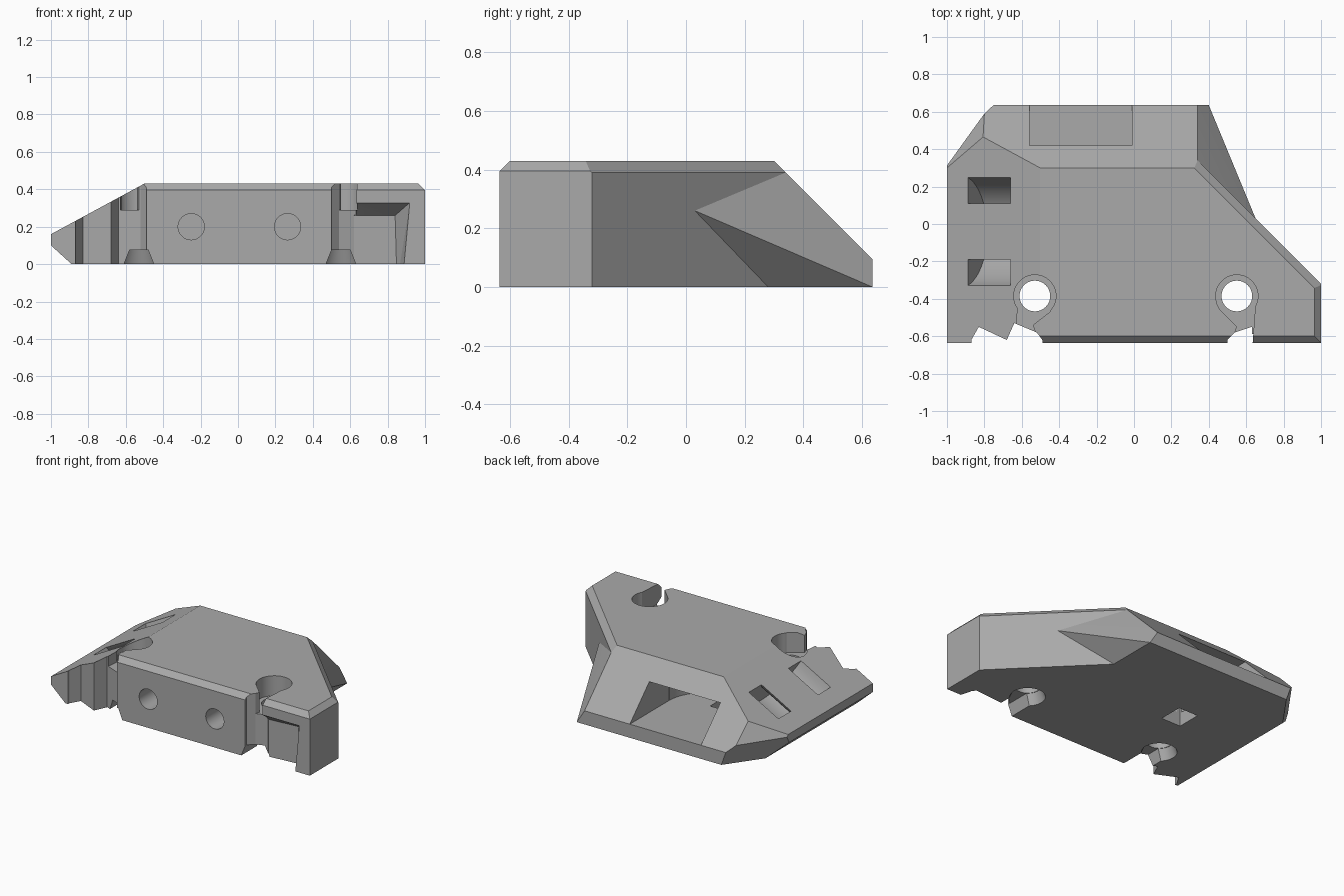
import bpy, bmesh, math
from mathutils import Vector, Matrix

if "Cube" in bpy.data.objects:
    bpy.data.objects.remove(bpy.data.objects["Cube"])

grey = bpy.data.materials.new("plain grey")
grey.use_nodes = True
grey.diffuse_color = (0.4, 0.4, 0.4, 1)
grey.node_tree.nodes["Principled BSDF"].inputs["Base Color"].default_value = (0.4, 0.4, 0.4, 1)


def finish(bm, name):
    bmesh.ops.recalc_face_normals(bm, faces=bm.faces)
    mesh = bpy.data.meshes.new(name)
    bm.to_mesh(mesh)
    bm.free()
    mesh.materials.append(grey)
    ob = bpy.data.objects.new(name, mesh)
    bpy.context.scene.collection.objects.link(ob)
    return ob


def hull(name, points):
    bm = bmesh.new()
    for p in points:
        bm.verts.new(p)
    bmesh.ops.convex_hull(bm, input=bm.verts)
    bmesh.ops.dissolve_limit(bm, angle_limit=0.01, verts=bm.verts, edges=bm.edges)
    return finish(bm, name)


def box(name, x, y, z):
    return hull(name, [(a, b, c) for a in x for b in y for c in z])


def prism(name, outline, z0, z1):
    bm = bmesh.new()
    base = bm.faces.new([bm.verts.new((x, y, z0)) for x, y in outline])
    top = bmesh.ops.extrude_face_region(bm, geom=[base])["geom"]
    bmesh.ops.translate(bm, vec=(0, 0, z1 - z0),
                        verts=[v for v in top if isinstance(v, bmesh.types.BMVert)])
    return finish(bm, name)


def drum(name, centre, r1, r2, depth, axis=(0, 0, 1)):
    bm = bmesh.new()
    turn = Vector((0, 0, 1)).rotation_difference(Vector(axis)).to_matrix().to_4x4()
    bmesh.ops.create_cone(bm, cap_ends=True, segments=48, radius1=r1, radius2=r2,
                          depth=depth, matrix=Matrix.Translation(centre) @ turn)
    return finish(bm, name)


def combine(target, tool, operation="DIFFERENCE"):
    mod = target.modifiers.new(tool.name, "BOOLEAN")
    mod.operation, mod.object, mod.solver = operation, tool, "EXACT"
    bpy.context.view_layer.objects.active = target
    bpy.ops.object.modifier_apply(modifier=mod.name)
    bpy.data.objects.remove(tool)


# Wedge-shaped body: a block trimmed by planes (point on plane, outward normal)
bm = bmesh.new()
bmesh.ops.create_cube(bm, size=1, matrix=Matrix.Translation((0, 0, 0.215))
                      @ Matrix.Diagonal((2, 1.27, 0.43, 1)))
trims = [
    ((0.34, 0.34, 0), (1, 1, 0)),              # diagonal side
    ((0, 0.34, 0.39), (0, 1, 1)),              # back slope
    ((-1, 0, 0.16), (-0.26, 0, 0.48)),         # side slope
    ((-1, 0, 0.10), (-0.10, 0, -0.11)),        # side undercut
    ((-0.8, 0.47, 0.27), (-0.0353, 0.026, 0.024)),  # corner facet
    ((-0.8, 0.59, 0.14), (-0.28, 0.2, -0.1)),  # corner undercut
    ((0, -0.635, 0.395), (0, -1, 1)),          # front bevel
    ((1, 0, 0.395), (1, 0, 1)),                # end bevel
    ((0.34, 0.34, 0.39), (0.7, 0.7, 1)),       # diagonal bevel
]
for point, normal in trims:
    cut = bmesh.ops.bisect_plane(bm, geom=bm.verts[:] + bm.edges[:] + bm.faces[:],
                                 plane_co=point, plane_no=normal, clear_outer=True)
    rim = [e for e in cut["geom_cut"] if isinstance(e, bmesh.types.BMEdge)]
    bmesh.ops.contextual_create(bm, geom=rim)
body = finish(bm, "mount_body")

# Flared fin at the back of the diagonal side
combine(body, hull("flared_fin", [
    (0.65, 0.03, 0.26), (0.34, 0.34, 0.39), (0.34, 0.635, 0.095), (0.40, 0.635, 0),
    (0.40, 0.28, 0), (0, 0.34, 0.39), (0, 0.635, 0.095), (0, 0.635, 0), (0, 0.28, 0)]), "UNION")

# Screw seats: through hole, upper counterbore with hooked slot, lower cone
slots = {
    -0.53: [(-0.43, -0.42), (-0.45, -0.47), (-0.54, -0.54), (-0.49, -0.7), (-0.64, -0.7), (-0.62, -0.42)],
    0.55: [(0.44, -0.42), (0.46, -0.46), (0.55, -0.55), (0.50, -0.7), (0.63, -0.7), (0.65, -0.42)],
}
for x, outline in slots.items():
    combine(body, drum("screw_hole", (x, -0.385, 0.2), 0.082, 0.082, 1))
    combine(body, drum("counterbore", (x, -0.385, 0.44), 0.113, 0.113, 0.3))
    combine(body, prism("hooked_slot", outline, 0.29, 0.6))
    combine(body, hull("lower_slot", [(x + s * w, y, z) for s in (-1, 1) for y in (-0.7, -0.385)
                                      for w, z in ((0.1, -0.05), (0.05, 0.075))]))
    combine(body, drum("lower_cone", (x, -0.385, 0.0), 0.14, 0.085, 0.15))

# Broken-looking front edges beside the screw seats
combine(body, prism("left_notches", [(-0.87, -0.7), (-0.87, -0.62), (-0.83, -0.55), (-0.68, -0.62),
                                     (-0.64, -0.53), (-0.52, -0.58), (-0.49, -0.62), (-0.49, -0.7)], -0.2, 0.6))
combine(body, prism("right_notch", [(0.5, -0.7), (0.5, -0.62), (0.54, -0.58), (0.63, -0.55), (0.63, -0.7)],
                    -0.2, 0.6))
combine(body, hull("front_recess", [
    (0.62, -0.64, 0.33), (0.92, -0.64, 0.33), (0.62, -0.55, 0.26), (0.84, -0.53, 0.26),
    (0.62, -0.64, -0.1), (0.88, -0.64, -0.1), (0.62, -0.55, -0.1), (0.85, -0.53, -0.1)]))

# Two round bores in the front
for x in (-0.25, 0.265):
    combine(body, drum("front_bore", (x, -0.6, 0.2), 0.07, 0.07, 0.6, (0, 1, 0)))

# Curved strap channel joining the two windows in the side slope
along = Vector((0.48, 0, 0.26)).normalized()
centre = Vector((-0.775, -0.04, 0.284)) + Vector((-0.26, 0, 0.48)).normalized() * 0.08
channel = drum("strap_channel", centre, 0.30, 0.30, 0.26, along)
combine(channel, drum("strap_core", centre, 0.17, 0.17, 0.5, along))
combine(body, channel)

# Rounded pocket in the back slope with a small drain in its floor
combine(body, box("back_pocket", (-0.56, -0.01), (0.2, 0.8), (0.095, 0.31)))
combine(body, drum("pocket_end", (-0.285, 0.2, 0.2025), 0.274, 0.274, 0.215))
combine(body, box("floor_drain", (-0.42, -0.27), (-0.05, 0.12), (-0.1, 0.2)))

# Flat facets, smooth bores
bpy.ops.object.select_all(action="DESELECT")
body.select_set(True)
bpy.context.view_layer.objects.active = body
bpy.ops.object.shade_smooth_by_angle(angle=math.radians(20))
